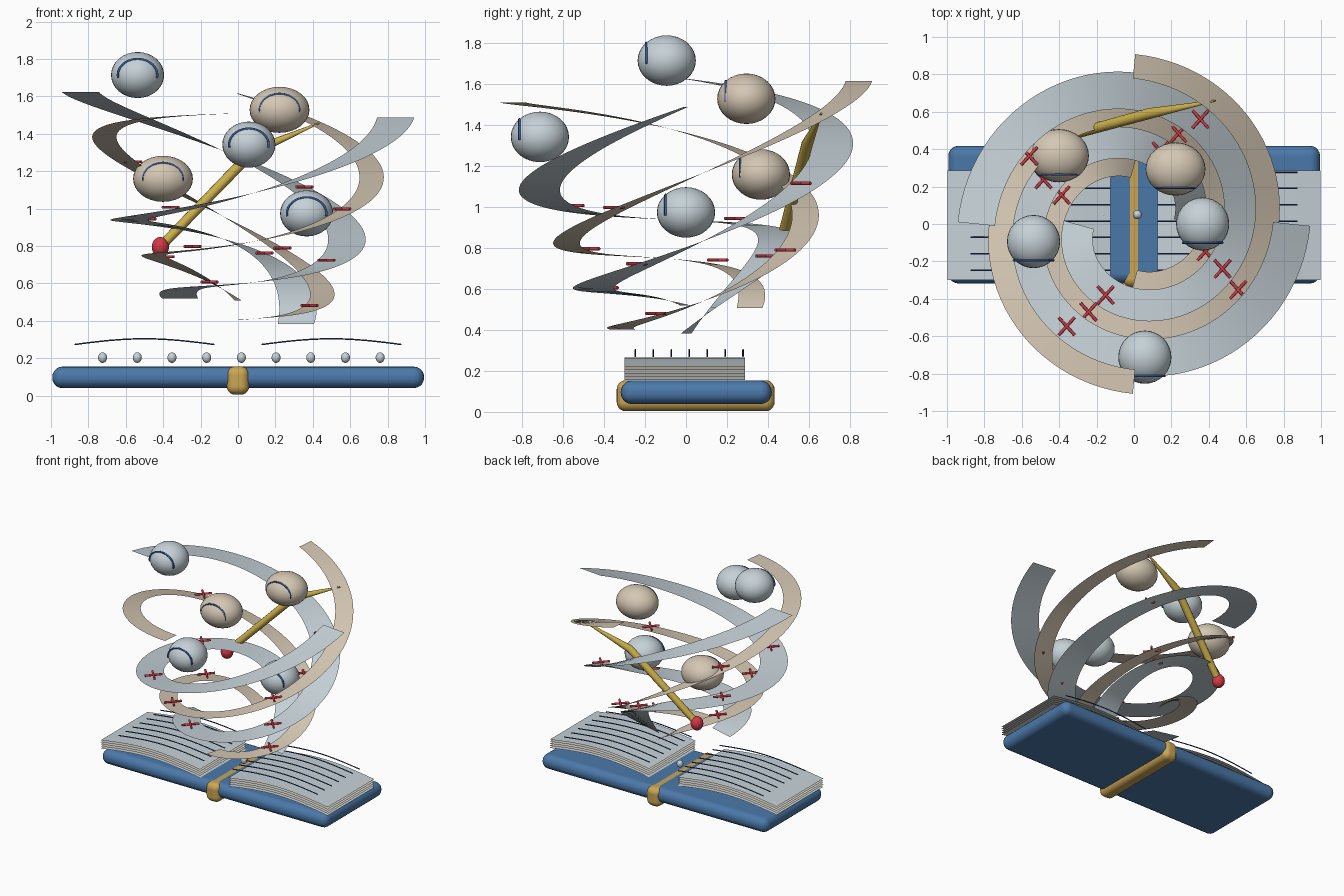
import bpy, bmesh
from math import sin, cos, pi, radians
from mathutils import Vector

if "Cube" in bpy.data.objects:
    bpy.data.objects.remove(bpy.data.objects["Cube"])


def material(name, r, g, b):
    m = bpy.data.materials.new(name)
    m.use_nodes = True
    m.diffuse_color = (r, g, b, 1)
    m.node_tree.nodes["Principled BSDF"].inputs["Base Color"].default_value = (r, g, b, 1)
    return m


BLUE = material("cover blue", .07, .19, .4)
PALE = material("pale grey", .56, .64, .68)
TAN = material("parchment tan", .66, .57, .45)
GOLD = material("clasp gold", .6, .38, .09)
YELLOW = material("wand gold", .6, .43, .07)
RED = material("red", .66, .04, .06)
NAVY = material("ink navy", .025, .06, .22)
ARC = material("arc blue", .04, .11, .35)


def link(name, bm, mat):
    mesh = bpy.data.meshes.new(name)
    bm.to_mesh(mesh)
    bm.free()
    mesh.materials.append(mat)
    for p in mesh.polygons:
        p.use_smooth = True
    ob = bpy.data.objects.new(name, mesh)
    bpy.context.collection.objects.link(ob)
    return ob


def rounded_box(name, lo, hi, bevel, mat):
    lo, hi = Vector(lo), Vector(hi)
    bm = bmesh.new()
    bmesh.ops.create_cube(bm, size=1)
    bmesh.ops.scale(bm, vec=hi - lo, verts=bm.verts)
    bmesh.ops.translate(bm, vec=(lo + hi) / 2, verts=bm.verts)
    mod = link(name, bm, mat).modifiers.new("rounding", "BEVEL")
    mod.width, mod.segments = bevel, 5
    mod.harden_normals = True


def ball(name, centre, radii, mat):
    bm = bmesh.new()
    bmesh.ops.create_uvsphere(bm, u_segments=32, v_segments=16, radius=1)
    bmesh.ops.scale(bm, vec=radii, verts=bm.verts)
    bmesh.ops.translate(bm, vec=centre, verts=bm.verts)
    link(name, bm, mat)


def strip(name, rows, mat):
    """Single-layer sheet from a list of (edge point, edge point) pairs."""
    bm = bmesh.new()
    pairs = [[bm.verts.new(p) for p in row] for row in rows]
    for (a, b), (c, d) in zip(pairs, pairs[1:]):
        bm.faces.new((a, b, d, c))
    bmesh.ops.recalc_face_normals(bm, faces=bm.faces)
    if sum(f.normal.z for f in bm.faces) < 0:
        bmesh.ops.reverse_faces(bm, faces=bm.faces)
    link(name, bm, mat)


def tube(name, points, radius, mat, taper=None):
    """Round rod along a path, turned into a mesh."""
    cu = bpy.data.curves.new(name, "CURVE")
    cu.dimensions = "3D"
    cu.bevel_depth, cu.bevel_resolution, cu.use_fill_caps = radius, 3, True
    sp = cu.splines.new("POLY")
    sp.points.add(len(points) - 1)
    for i, p in enumerate(points):
        sp.points[i].co = (*p, 1)
        sp.points[i].radius = taper[i] if taper else 1
    tmp = bpy.data.objects.new(name, cu)
    bpy.context.collection.objects.link(tmp)
    mesh = bpy.data.meshes.new_from_object(tmp.evaluated_get(bpy.context.evaluated_depsgraph_get()))
    bpy.data.objects.remove(tmp)
    mesh.materials.clear()
    mesh.materials.append(mat)
    ob = bpy.data.objects.new(name, mesh)
    bpy.context.collection.objects.link(ob)


# Book cover and clasp band
rounded_box("book_cover", (-.993, -.318, .04), (.995, .418, .155), .055, BLUE)
rounded_box("clasp_band", (-.06, -.338, .005), (.06, .432, .156), .045, GOLD)

# Arched page sheets and the ink lines floating over them
N = 16
for side, label in ((-1, "right"), (1, "left")):
    for i in range(5):
        z = .157 + .0165 * i
        rows = []
        for k in range(N + 1):
            t = k / N
            x, h = side * (.125 + .873 * t), z + .043 * sin(pi * t)
            rows.append(((x, -.3, h), (x, .287, h)))
        strip(f"{label}_page_{i + 1}", rows, TAN if i % 2 else PALE)
    for j in range(7):
        y = -.247 + .0875 * j
        line = [(side * (.125 + .75 * k / N), y, .273 + .031 * sin(pi * k / N)) for k in range(N + 1)]
        tube(f"{label}_ink_line_{j + 1}", line, .004, NAVY)

# Row of beads along the book
for i in range(9):
    ball(f"bead_{i + 1}", (-.724 + .1855 * i, .05, .203), (.024, .024, .028), PALE)

# Four widening spiral ribbons, one turn each, rising with a wave
for i in range(4):
    half, mat = ((.1, PALE), (.065, TAN))[i % 2]
    rows, steps, r0, r1 = [], 96, .31, .843
    for k in range(steps + 1):
        t = k / steps
        a, r = i * pi / 2 + 2 * pi * t, r0 + (r1 - r0) * t
        out, along = Vector((cos(a), sin(a), 0)), Vector((-sin(a), cos(a), 0))
        across = (out * r - along * (r1 - r0) / (2 * pi)).normalized() * half
        c = out * r + Vector((0, 0, .383 + 1.105 * t + .15 * sin(2 * pi * t + i)))
        rows.append((c - across, c + across))
    strip(f"spiral_ribbon_{i + 1}", rows, mat)

# Floating globes, each with an arched line on its front
globes = [(-.537, -.094, 1.714, PALE), (.222, .294, 1.528, TAN), (.058, -.712, 1.342, PALE),
          (-.401, .365, 1.159, TAN), (.367, 0, .974, PALE)]
for i, (x, y, z, mat) in enumerate(globes):
    ball(f"globe_{i + 1}", (x, y, z), (.16 if mat == TAN else .142, .142, .123), mat)
    angles = [radians(-10 + 200 * k / 24) for k in range(25)]
    arc = [(x + .106 * cos(a), y - .1, z + .086 * sin(a)) for a in angles]
    tube(f"globe_arc_{i + 1}", arc, .006, ARC)

# Red crosses scattered on the ribbons
crosses = [(.355, .56, 1.116), (.238, .484, .79), (.142, .39, .762),
           (-.56, .364, 1.25), (-.484, .238, .945), (-.387, .155, .742),
           (-.152, -.38, .607), (-.243, -.47, .797), (-.36, -.547, 1.007),
           (.382, -.147, .482), (.473, -.24, .724), (.557, -.352, .998)]
for i, c in enumerate(crosses):
    for tag, ang in (("a", 48), ("b", -48)):
        d = Vector((cos(radians(ang)), sin(radians(ang)), 0)) * .064
        tube(f"cross_{i + 1}_{tag}", [Vector(c) - d, Vector(c) + d], .008, RED)

# Bent wand with a red knob
knob = (-.415, .455, .795)
tube("wand", [knob, (.08, .59, 1.305), (.435, .66, 1.458)], .029, YELLOW, (.9, 1, .15))
ball("wand_knob", knob, (.046, .046, .053), RED)

# Smooth shading with kept edges
bpy.ops.object.select_all(action="DESELECT")
for ob in bpy.context.collection.objects:
    if ob.type == "MESH" and ob.name.startswith(("wand", "cross")):
        ob.select_set(True)
        bpy.context.view_layer.objects.active = ob
bpy.ops.object.shade_smooth_by_angle(angle=radians(40))
